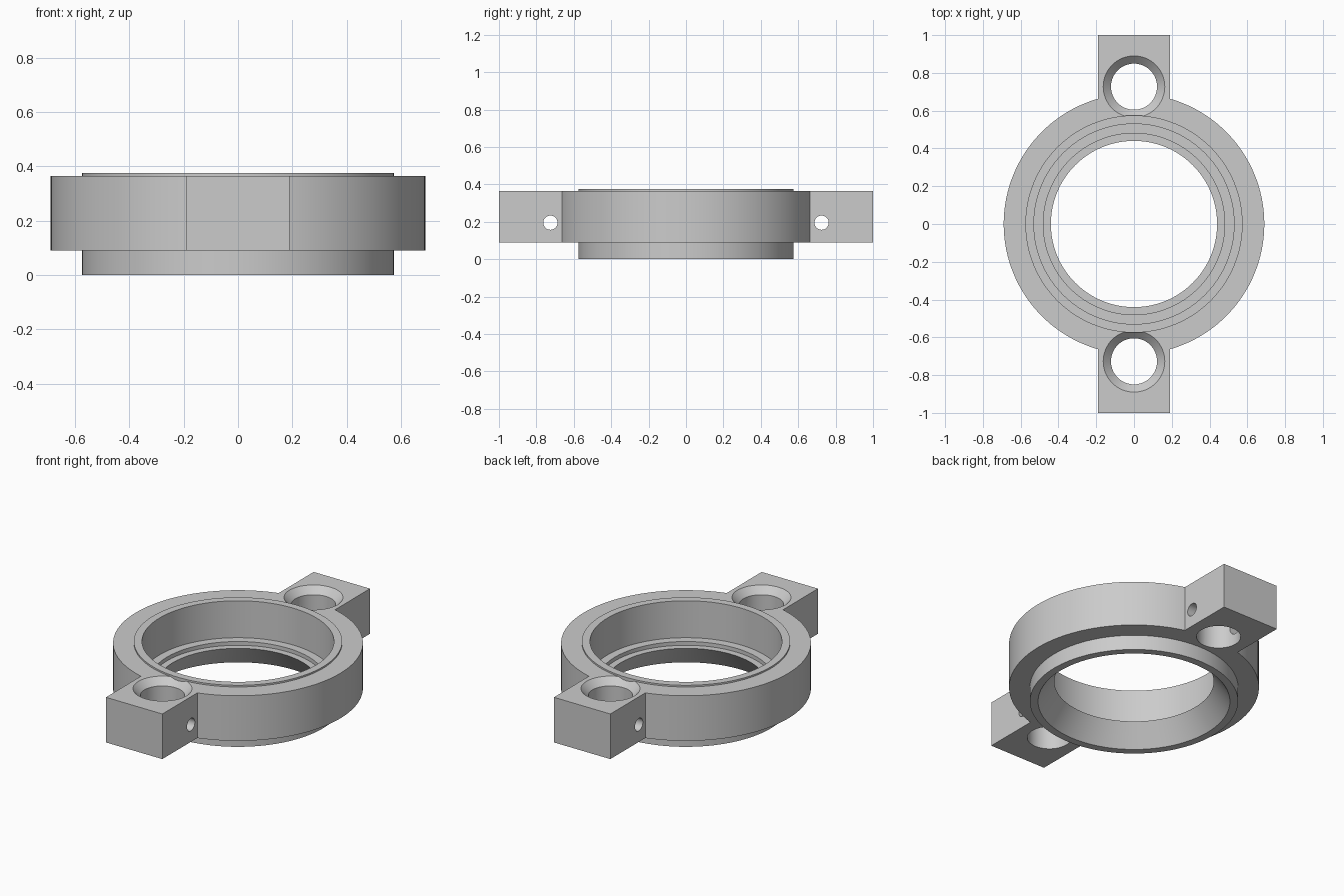
import bpy, bmesh, math
from mathutils import Matrix

if "Cube" in bpy.data.objects:
    bpy.data.objects.remove(bpy.data.objects["Cube"], do_unlink=True)

grey = bpy.data.materials.new("plain grey")
grey.use_nodes = True
colour = (0.6, 0.6, 0.6, 1)
grey.diffuse_color = colour
grey.node_tree.nodes["Principled BSDF"].inputs["Base Color"].default_value = colour


def add_object(name, bm):
    bmesh.ops.recalc_face_normals(bm, faces=bm.faces)
    mesh = bpy.data.meshes.new(name)
    bm.to_mesh(mesh)
    bm.free()
    mesh.materials.append(grey)
    obj = bpy.data.objects.new(name, mesh)
    bpy.context.collection.objects.link(obj)
    return obj


def activate(obj):
    bpy.ops.object.select_all(action='DESELECT')
    obj.select_set(True)
    bpy.context.view_layer.objects.active = obj


def revolve(name, profile, steps=128, y=0):
    """Spin a closed (radius, z) profile about a vertical axis at the given y."""
    bm = bmesh.new()
    verts = [bm.verts.new((r, 0, z)) for r, z in profile]
    edges = [bm.edges.new((a, b)) for a, b in zip(verts, verts[1:] + verts[:1])]
    bmesh.ops.spin(bm, geom=verts + edges, axis=(0, 0, 1), cent=(0, 0, 0),
                   angle=2 * math.pi, steps=steps, use_merge=True)
    bmesh.ops.remove_doubles(bm, verts=bm.verts, dist=1e-5)
    bmesh.ops.translate(bm, verts=bm.verts, vec=(0, y, 0))
    return add_object(name, bm)


def combine(target, other, operation):
    mod = target.modifiers.new(operation.lower(), 'BOOLEAN')
    mod.operation = operation
    mod.solver = 'EXACT'
    mod.object = other
    activate(target)
    bpy.ops.object.modifier_apply(modifier=mod.name)
    bpy.data.objects.remove(other, do_unlink=True)


BOTTOM, TOP = 0.09, 0.365
HOLE_Y, HOLE_R, SINK_R = 0.727, 0.122, 0.163

# Outer ring
body = revolve("ring_body", [(0.56, BOTTOM), (0.69, BOTTOM), (0.69, TOP), (0.56, TOP)])

for side in (-1, 1):
    # Square mounting lug
    bm = bmesh.new()
    bmesh.ops.create_cube(bm, size=1, matrix=Matrix.Translation(
        (0, side * 0.8, (BOTTOM + TOP) / 2)) @ Matrix.Diagonal((0.38, 0.4, TOP - BOTTOM, 1)))
    combine(body, add_object("lug", bm), 'UNION')

for side in (-1, 1):
    # Countersunk vertical hole
    sink = SINK_R - HOLE_R
    cutter = revolve("bolt_hole_cutter", [
        (0, 0), (HOLE_R, 0), (HOLE_R, TOP - sink), (SINK_R, TOP),
        (SINK_R + 0.03, TOP + 0.03), (0, TOP + 0.03)], 64, side * HOLE_Y)
    combine(body, cutter, 'DIFFERENCE')

    # Small cross hole
    bm = bmesh.new()
    bmesh.ops.create_cone(bm, cap_ends=True, segments=32, radius1=0.038, radius2=0.038,
                          depth=0.6, matrix=Matrix.Translation((0, side * 0.725, 0.195))
                          @ Matrix.Rotation(math.pi / 2, 4, 'Y'))
    combine(body, add_object("cross_hole_cutter", bm), 'DIFFERENCE')

# Inner sleeve with stepped seat above and flared opening below
sleeve = revolve("inner_sleeve", [
    (0.53, 0), (0.575, 0), (0.575, 0.375), (0.53, 0.375),
    (0.53, 0.15), (0.48, 0.15), (0.48, 0.127), (0.44, 0.127)])

for obj in (body, sleeve):
    activate(obj)
    bpy.ops.object.shade_smooth_by_angle(angle=math.radians(25))
